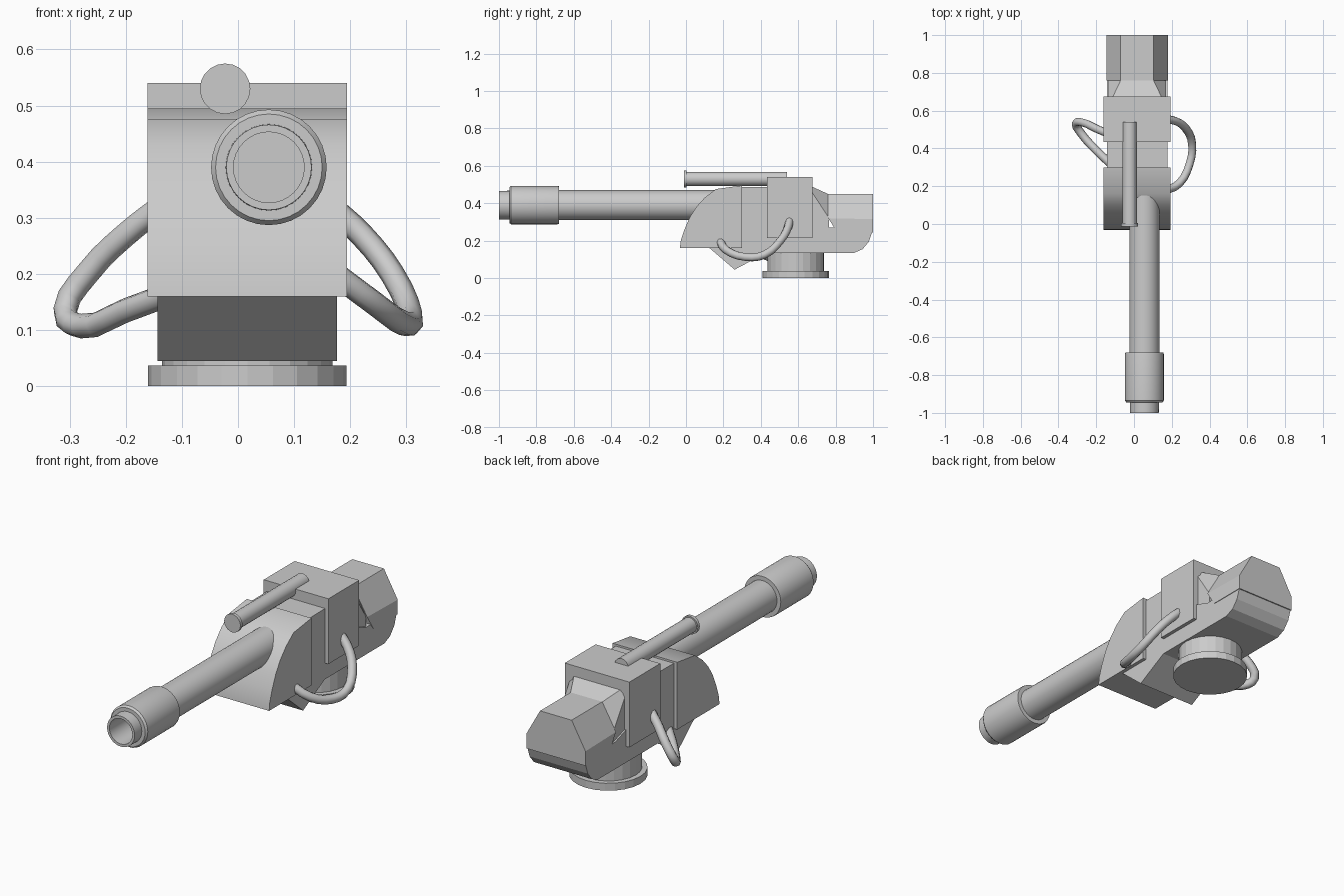
import bpy, bmesh, math
from mathutils import Vector

if "Cube" in bpy.data.objects:
    bpy.data.objects.remove(bpy.data.objects["Cube"])

CX = 0.0165  # centre line of the housing


def finish(name, bm, smooth=None):
    bmesh.ops.recalc_face_normals(bm, faces=bm.faces)
    mesh = bpy.data.meshes.new(name)
    bm.to_mesh(mesh)
    bm.free()
    ob = bpy.data.objects.new(name, mesh)
    bpy.context.collection.objects.link(ob)
    if smooth:
        bpy.ops.object.select_all(action='DESELECT')
        ob.select_set(True)
        bpy.context.view_layer.objects.active = ob
        bpy.ops.object.shade_smooth_by_angle(angle=math.radians(smooth))
    return ob


def loft(name, rings, smooth=None, caps=True):
    """Skin matching closed rings of 3D points."""
    bm = bmesh.new()
    vs = [[bm.verts.new(p) for p in r] for r in rings]
    n = len(rings[0])
    for a, b in zip(vs, vs[1:]):
        for i in range(n):
            j = (i + 1) % n
            bm.faces.new((a[i], a[j], b[j], b[i]))
    if caps:
        bm.faces.new(vs[0])
        bm.faces.new(vs[-1])
    return finish(name, bm, smooth)


def prism(name, profile, half, smooth=None):
    """Extrude a (y, z) side profile across the width."""
    return loft(name, [[(CX + s * half, y, z) for y, z in profile] for s in (-1, 1)], smooth)


def lathe(name, profile, centre, axis, sides=24, smooth=30):
    """Revolve (radius, distance) points about the y or z axis."""
    rings = []
    for r, d in profile:
        ring = []
        for k in range(sides):
            t = 2 * math.pi * k / sides
            u, v = r * math.cos(t), r * math.sin(t)
            off = (u, d, v) if axis == 'y' else (u, v, d)
            ring.append(Vector(centre) + Vector(off))
        rings.append(ring)
    return loft(name, rings, smooth)


def hose(name, points, radius=0.022):
    cu = bpy.data.curves.new(name, 'CURVE')
    cu.dimensions = '3D'
    cu.bevel_depth = radius
    cu.bevel_resolution = 2
    cu.resolution_u = 3
    cu.use_fill_caps = True
    sp = cu.splines.new('BEZIER')
    sp.bezier_points.add(len(points) - 1)
    for bp, p in zip(sp.bezier_points, points):
        bp.co = p
        bp.handle_left_type = bp.handle_right_type = 'AUTO'
    ob = bpy.data.objects.new(name, cu)
    bpy.context.collection.objects.link(ob)


# Curved front shroud
prism("front_shroud", [(-0.033, 0.16), (-0.028, 0.2), (-0.01, 0.255), (0.02, 0.325),
                       (0.055, 0.38), (0.1, 0.43), (0.16, 0.476), (0.3, 0.495), (0.3, 0.16)], 0.178, 30)

# Inner body with lower wedge and curved tail
prism("inner_body", [(0.12, 0.165), (0.26, 0.045), (0.43, 0.135), (0.9, 0.135), (0.945, 0.155),
                     (0.978, 0.195), (0.995, 0.245), (0.995, 0.27), (0.76, 0.27), (0.67, 0.3),
                     (0.67, 0.49), (0.25, 0.485)], 0.160)

# Middle collar block
prism("middle_block", [(0.433, 0.215), (0.676, 0.215), (0.676, 0.54), (0.433, 0.54)], 0.178)


# Tapering neck and six-sided rear hood
def hex_ring(top, mid, low):
    """Each pair level is (half width, y, z)."""
    right = [(CX + w, y, z) for w, y, z in (top, mid, low)]
    left = [(CX - w, y, z) for w, y, z in (low, mid, top)]
    return right + left


loft("rear_neck", [hex_ring((0.135, 0.66, 0.495), (0.152, 0.66, 0.48), (0.152, 0.66, 0.2)),
                   hex_ring((0.085, 0.765, 0.447), (0.152, 0.765, 0.32), (0.152, 0.765, 0.2))])
loft("rear_hood", [hex_ring((0.087, 0.76, 0.45), (0.163, 0.76, 0.32), (0.163, 0.81, 0.243)),
                   hex_ring((0.087, 1.0, 0.45), (0.163, 1.0, 0.315), (0.163, 1.0, 0.243))])

# Barrel with muzzle sleeve, rim and hollow bore
lathe("barrel", [(0.08, 0.3), (0.08, -0.68), (0.101, -0.68), (0.103, -0.69), (0.103, -0.935),
                 (0.095, -0.945), (0.077, -0.945), (0.076, -1.0), (0.063, -1.0), (0.063, -0.4)],
      (0.055, 0, 0.39), 'y', 32)

# Sighting tube with front flange
lathe("sight_tube", [(0.045, -0.012), (0.045, 0.004), (0.038, 0.004), (0.038, 0.54)],
      (-0.023, 0, 0.53), 'y', 20)

# Round pedestal
lathe("pedestal", [(0.177, 0), (0.177, 0.037), (0.152, 0.037), (0.152, 0.15)],
      (CX, 0.587, 0), 'z', 24, None)

# Side hoses
hose("right_hose", [(0.16, 0.175, 0.21), (0.24, 0.215, 0.15), (0.295, 0.32, 0.112), (0.308, 0.42, 0.125),
                    (0.275, 0.505, 0.2), (0.22, 0.545, 0.27), (0.165, 0.555, 0.32)])
hose("left_hose", [(-0.12, 0.315, 0.165), (-0.2, 0.39, 0.135), (-0.28, 0.48, 0.107), (-0.308, 0.53, 0.135),
                   (-0.265, 0.535, 0.205), (-0.2, 0.505, 0.27), (-0.13, 0.475, 0.325)])
